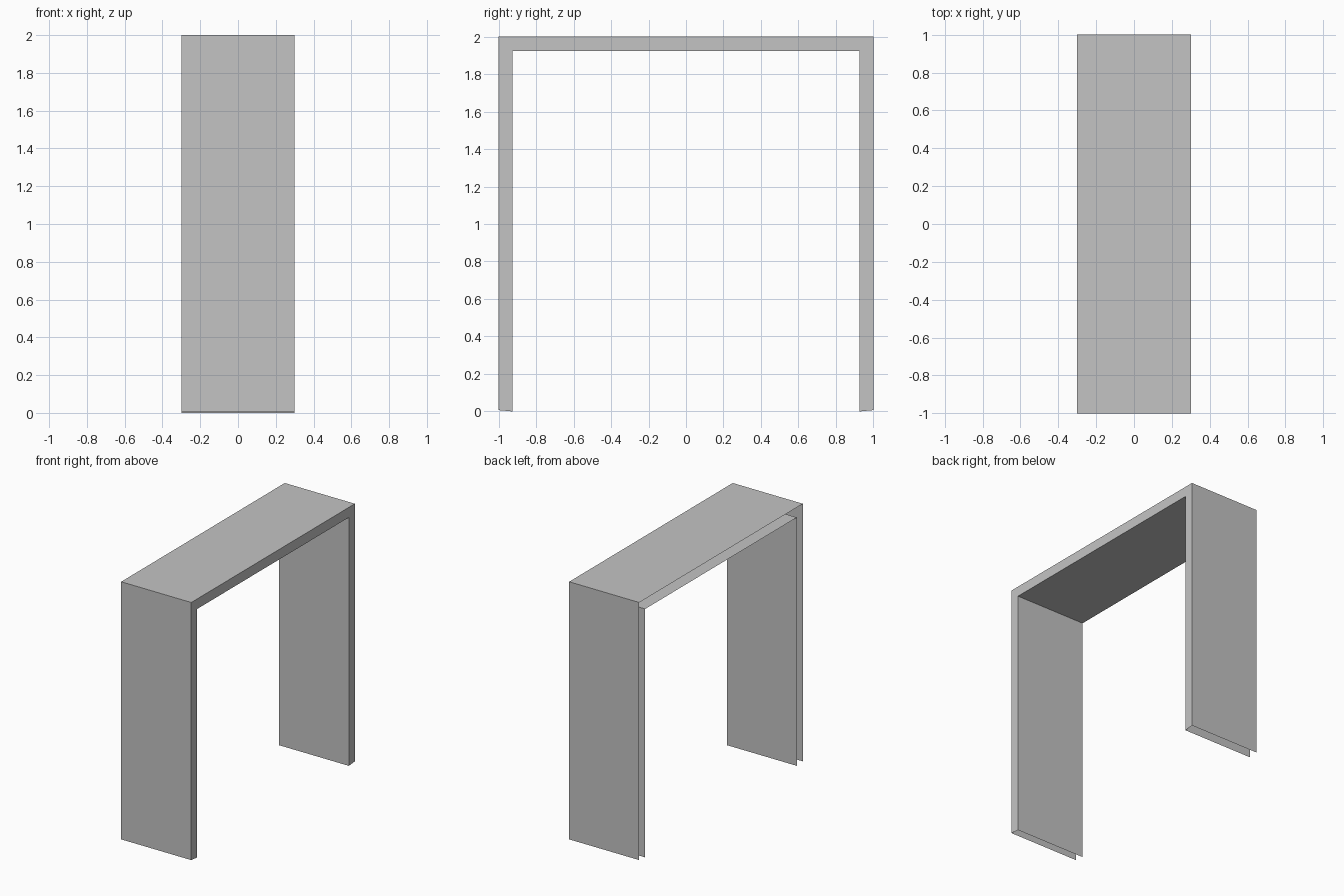
import bpy
import bmesh

cube = bpy.data.objects.get("Cube")
if cube:
    bpy.data.objects.remove(cube, do_unlink=True)

HALF_WIDTH = 0.3

grey = bpy.data.materials.new("plain grey")
grey.use_nodes = True
colour = (0.55, 0.55, 0.55, 1)
grey.diffuse_color = colour
grey.node_tree.nodes["Principled BSDF"].inputs["Base Color"].default_value = colour


def arch(half_span, foot, top):
    """Profile of a square arch in the YZ plane, from front foot to back foot."""
    return [(-half_span, foot), (-half_span, top), (half_span, top), (half_span, foot)]


def strips(name, rows, flip=False):
    """Open sheet joining two matching rows of points with quads."""
    bm = bmesh.new()
    a, b = [[bm.verts.new(p) for p in row] for row in rows]
    for i in range(len(a) - 1):
        bm.faces.new((a[i], a[i + 1], b[i + 1], b[i]))
    if flip:
        bmesh.ops.reverse_faces(bm, faces=bm.faces[:])
    mesh = bpy.data.meshes.new(name)
    bm.to_mesh(mesh)
    bm.free()
    mesh.materials.append(grey)
    obj = bpy.data.objects.new(name, mesh)
    bpy.context.collection.objects.link(obj)
    return obj


def at_x(profile, x):
    return [(x, y, z) for y, z in profile]


outer = arch(1.0, 0.007, 2.0)
inner = arch(0.927, 0.0, 1.922)

# Outer skin: top and the two outside leg faces
strips("outer_shell", (at_x(outer, -HALF_WIDTH), at_x(outer, HALF_WIDTH)), flip=True)

# Inner skin: underside and the two inside leg faces
strips("inner_shell", (at_x(inner, -HALF_WIDTH), at_x(inner, HALF_WIDTH)))

# Closed side; the opposite side and the feet stay open
strips("side_panel", (at_x(outer, HALF_WIDTH), at_x(inner, HALF_WIDTH)), flip=True)
